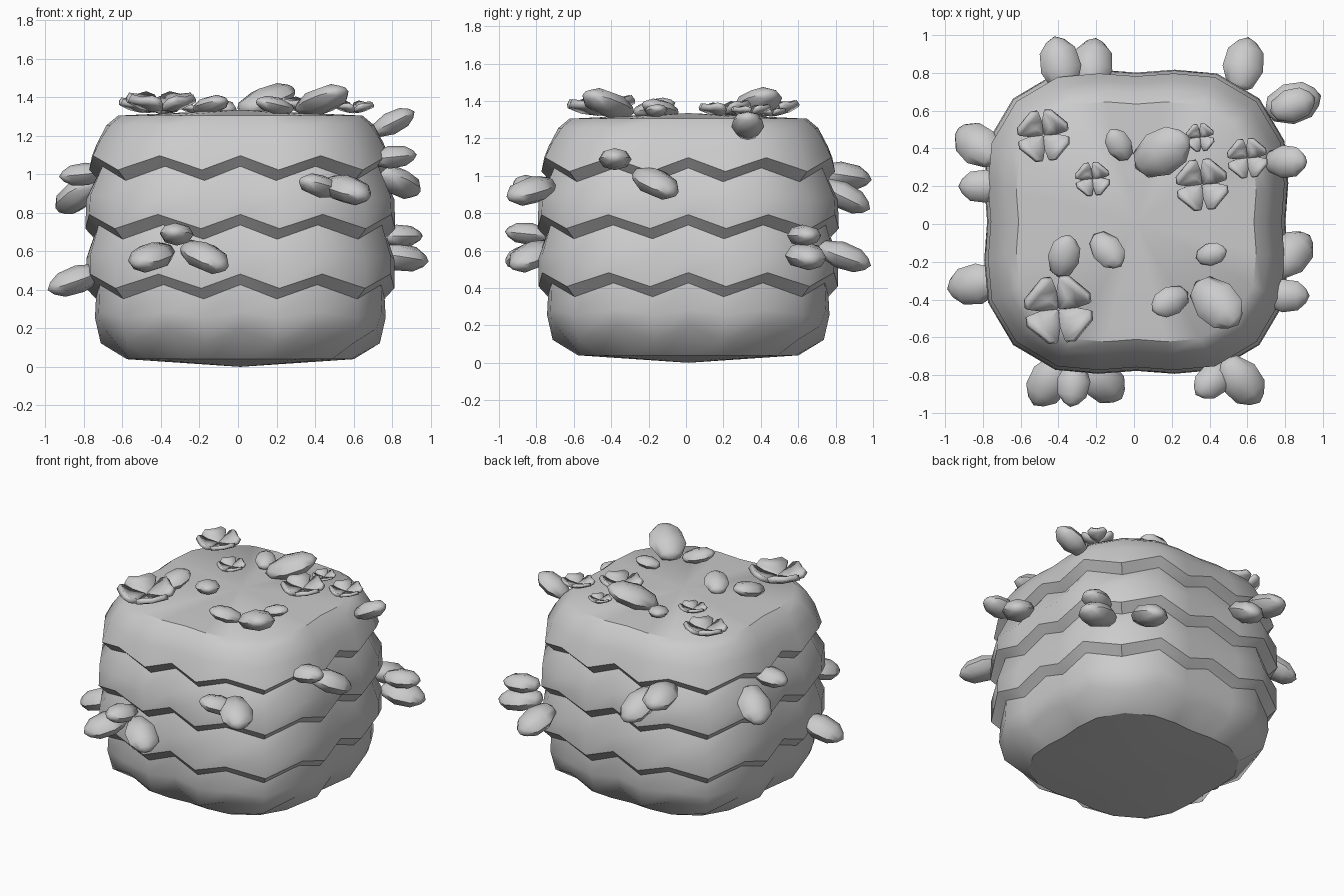
import bpy, bmesh
from math import radians, pi, sin, cos
from mathutils import Vector, Matrix

if "Cube" in bpy.data.objects:
    bpy.data.objects.remove(bpy.data.objects["Cube"])


def make(name, verts, faces, angle):
    me = bpy.data.meshes.new(name)
    me.from_pydata(verts, [], faces)
    bm = bmesh.new()
    bm.from_mesh(me)
    bmesh.ops.recalc_face_normals(bm, faces=bm.faces)
    bm.to_mesh(me)
    bm.free()
    ob = bpy.data.objects.new(name, me)
    bpy.context.collection.objects.link(ob)
    bpy.ops.object.select_all(action='DESELECT')
    ob.select_set(True)
    bpy.context.view_layer.objects.active = ob
    bpy.ops.object.shade_smooth_by_angle(angle=radians(angle))
    return ob


def bridge(start, n, rows):
    return [(start + r * n + i, start + r * n + (i + 1) % n,
             start + (r + 1) * n + (i + 1) % n, start + (r + 1) * n + i)
            for r in range(rows - 1) for i in range(n)]


# Body: zigzag tiers lofted from a 24-point rounded square
quarter = [(0, -.775), (.2, -.79), (.42, -.77), (.64, -.64), (.77, -.42), (.79, -.2)]
ring = [Matrix.Rotation(q * pi / 2, 2) @ Vector(p) for q in range(4) for p in quarter]
n = len(ring)
# half width, height, zigzag amplitude
profile = [(.59, .04, 0), (.725, .16, .037), (.755, .27, .015)]
for ledge, width in ((.39, .75), (.70, .755), (1.005, .735)):
    profile += [(width, ledge, .037), (width + .05, ledge + .055, .037)]
    if ledge < 1:
        profile.append((.80, ledge + .18, .01))
profile += [(.745, 1.17, .01), (.695, 1.255, 0), (.635, 1.305, 0)]
verts = [(p.x * h / .79, p.y * h / .79, z + amp * (-1) ** i)
         for h, z, amp in profile for i, p in enumerate(ring)]
faces = bridge(0, n, len(profile))
base, last = len(verts), len(verts) - n
verts += [(0, 0, 0), (0, 0, 1.335)]
for i in range(n):
    j = (i + 1) % n
    faces += [(base, j, i), (base + 1, last + i, last + j)]
body = make("tiered_body", verts, faces, 36)
body.location = (.012, .012, 0)


# Leaves: faceted almond shapes, long axis along a direction
def leaf(name, pos, direction, length, thick):
    width = length * .7
    v = []
    for x, s in ((-.4, .62), (-.08, 1), (.25, .88), (.42, .45)):
        for k in range(8):
            a = k * pi / 4
            v.append((x * length, s * cos(a) * width / 2, s * sin(a) * thick / 2))
    f = bridge(0, 8, 4)
    v += [(-.5 * length, 0, 0), (.5 * length, 0, 0)]
    for i in range(8):
        j = (i + 1) % 8
        f += [(32, j, i), (33, 24 + i, 24 + j)]
    ob = make(name, v, f, 45)
    x = Vector(direction).normalized()
    y = Vector((0, 0, 1)).cross(x).normalized()
    m = Matrix((x, y, x.cross(y))).transposed().to_4x4()
    ob.matrix_world = Matrix.Translation(pos) @ m


# Side leaves: offset along the side, height, fan angle, rise; drooping ones are larger
def side_leaves(side, turn, items):
    rot = Matrix.Rotation(turn * pi / 2, 3, 'Z')
    for k, (u, z, fan, rise) in enumerate(items):
        a = radians(fan)
        reach = .85 - .03 * abs(sin(a))
        if z > .95 and rise > -.12:
            reach -= .045
        length = .31 if rise < -.12 else .25
        leaf(f"{side}_leaf_{k + 1}", rot @ Vector((u, -reach, z)),
             rot @ Vector((sin(a), -cos(a), rise)), length, length * .47)


side_leaves("front", 0, [(-.45, .57, -33, -.25), (-.17, .57, 47, -.4), (-.32, .69, -8, .1),
                         (.42, .94, -50, .25), (.57, .92, 40, -.25)])
side_leaves("right", 1, [(-.38, 1.09, 0, .1), (-.16, .96, 45, -.4), (.64, .57, 15, -.15),
                         (.63, .68, 18, 0), (.33, 1.27, 0, .5)])
side_leaves("back", 2, [(-.58, .57, -10, -.35), (.39, 1, 12, -.15), (.22, .89, -7, -.5)])
side_leaves("left", 3, [(-.2, 1, 0, -.1), (-.42, .89, -40, -.6), (.32, .45, 10, -.35)])

# Top leaves: x, y, heading, length
for k, (x, y, heading, length) in enumerate([
        (.15, .38, 31, .35), (-.08, .42, 120, .19), (-.14, -.14, -50, .23), (-.37, -.17, 76, .24),
        (.41, -.16, 14, .17), (.19, -.41, 207, .22), (.44, -.42, -45, .34)]):
    a = radians(heading)
    leaf(f"top_leaf_{k + 1}", (x, y, 1.31 + .22 * length), (cos(a), sin(a), length), length, length * .4)


# Flowers: four cupped, touching petals each
def flower(name, x, y, r):
    v, f = [], []
    for p in range(4):
        rot = Matrix.Rotation(pi / 4 + p * pi / 2, 3, 'Z')
        b = len(v)
        for d, w, z in ((.04, .05, 0), (.45, .43, .06), (.8, .62, .25), (.98, .42, .36)):
            for c in (-1, 0, 1):
                v.append(rot @ Vector((d, c * w, z + .06 * abs(c))) * r)
        for k in range(3):
            for c in range(2):
                a = b + k * 3 + c
                f.append((a, a + 1, a + 4, a + 3))
    ob = make(name, v, f, 40)
    ob.location = (x, y, 1.315 + r * .12)
    ob.rotation_euler = (.07, 0, .1)
    shell = ob.modifiers.new("thickness", 'SOLIDIFY')
    shell.thickness = r * .2
    shell.offset = 0


for k, (x, y, r) in enumerate([(-.48, .47, .13), (-.22, .24, .085), (-.40, -.45, .17),
                               (.36, .21, .13), (.60, .35, .1), (.35, .46, .07)]):
    flower(f"flower_{k + 1}", x, y, r)
